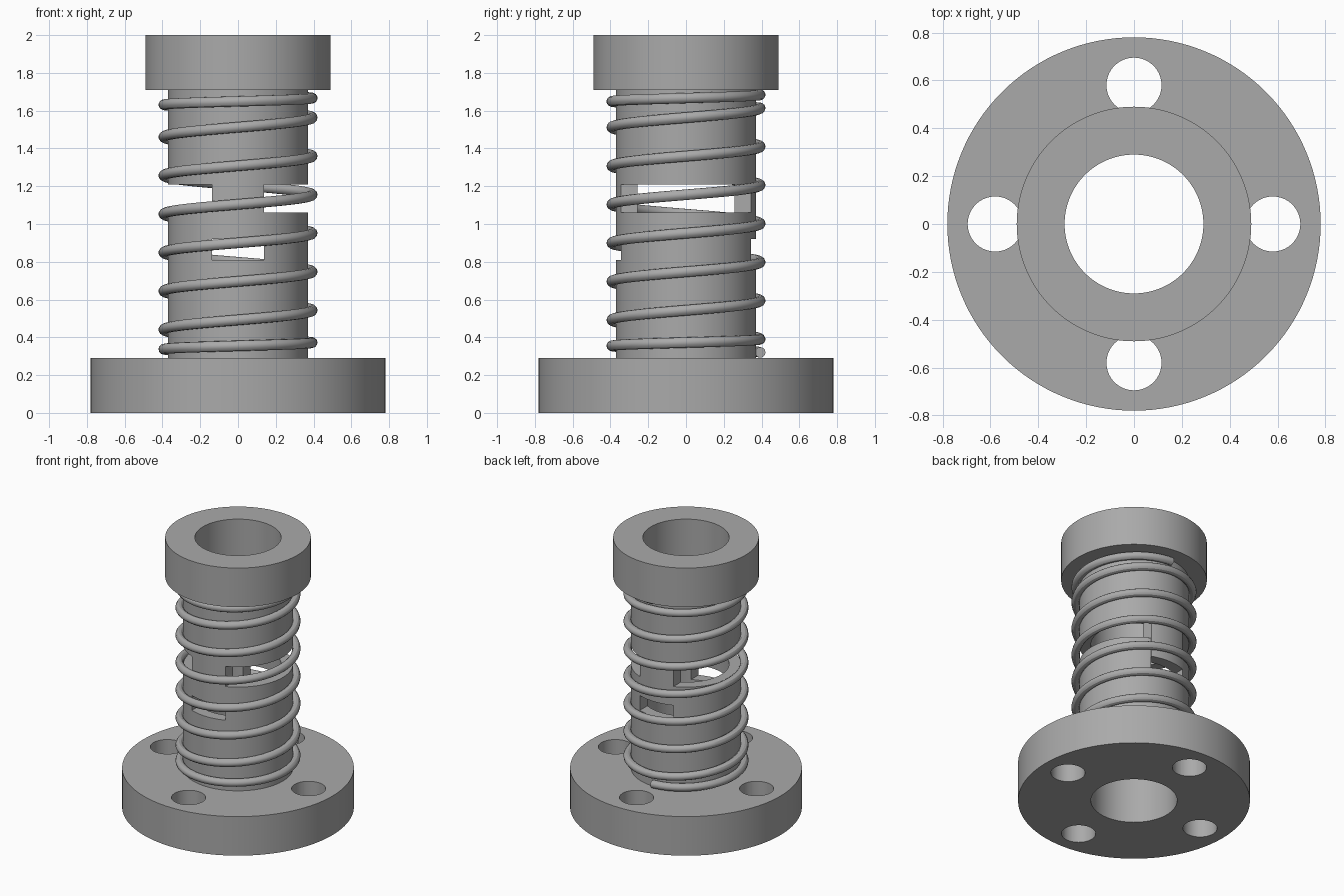
import bpy, bmesh, math

if "Cube" in bpy.data.objects:
    bpy.data.objects.remove(bpy.data.objects["Cube"], do_unlink=True)

BORE, SLEEVE, COLLAR, FLANGE = 0.29, 0.37, 0.49, 0.78
SEGMENTS = 128

grey = bpy.data.materials.new("machined grey")
grey.use_nodes = True
colour = (0.4, 0.4, 0.4, 1)
grey.diffuse_color = colour
grey.node_tree.nodes["Principled BSDF"].inputs["Base Color"].default_value = colour


def select(obj):
    bpy.ops.object.select_all(action="DESELECT")
    obj.select_set(True)
    bpy.context.view_layer.objects.active = obj


def lathe(name, profile):
    """Revolve a closed (radius, height) outline around z."""
    bm = bmesh.new()
    rings = []
    for i in range(SEGMENTS):
        a = math.tau * i / SEGMENTS
        rings.append([bm.verts.new((r * math.cos(a), r * math.sin(a), z)) for r, z in profile])
    n = len(profile)
    for i, ring in enumerate(rings):
        following = rings[(i + 1) % SEGMENTS]
        for j in range(n):
            k = (j + 1) % n
            bm.faces.new((ring[j], following[j], following[k], ring[k]))
    bmesh.ops.recalc_face_normals(bm, faces=bm.faces)
    mesh = bpy.data.meshes.new(name)
    bm.to_mesh(mesh)
    bm.free()
    obj = bpy.data.objects.new(name, mesh)
    bpy.context.collection.objects.link(obj)
    mesh.materials.append(grey)
    return obj


def box(x0, x1, z0, z1):
    bpy.ops.mesh.primitive_cube_add(size=1, location=((x0 + x1) / 2, 0, (z0 + z1) / 2))
    obj = bpy.context.object
    obj.scale = (x1 - x0, 2, z1 - z0)
    return obj


def cut(target, cutter):
    cutter.hide_render = True
    cutter.data.materials.append(grey)
    mod = target.modifiers.new("cut", "BOOLEAN")
    mod.operation, mod.solver, mod.object = "DIFFERENCE", "EXACT", cutter
    select(target)
    bpy.ops.object.modifier_apply(modifier=mod.name)
    bpy.data.objects.remove(cutter, do_unlink=True)


def smooth(obj):
    select(obj)
    bpy.ops.object.shade_smooth_by_angle(angle=math.radians(30))


# Lower half: bolted flange with a slotted sleeve
lower = lathe("flanged_lower_sleeve", [(BORE, 0), (FLANGE, 0), (FLANGE, 0.29),
                                       (SLEEVE, 0.29), (SLEEVE, 1.06), (BORE, 1.06)])
for i in range(4):
    a = i * math.pi / 2
    bpy.ops.mesh.primitive_cylinder_add(vertices=64, radius=0.115, depth=1,
                                        location=(0.58 * math.cos(a), 0.58 * math.sin(a), 0))
    cut(lower, bpy.context.object)
cut(lower, box(-0.1375, 0.1375, 0.81, 1.3))
smooth(lower)

# Upper half: collar and sleeve with two tongues reaching into the slots
upper = lathe("collared_upper_sleeve", [(BORE, 0.92), (SLEEVE, 0.92), (SLEEVE, 1.71),
                                        (COLLAR, 1.71), (COLLAR, 2), (BORE, 2)])
cut(upper, box(0.1365, 1, 0.7, 1.21))
cut(upper, box(-1, -0.1365, 0.7, 1.21))
smooth(upper)

# Coil spring with closed end turns
TURNS, STEPS = 8, 64


def spring_height(t):
    return 0.32 + 0.07 * min(t, 1) + 0.204 * min(max(t - 1, 0), 6) + 0.07 * max(t - 7, 0)


curve = bpy.data.curves.new("coil_spring", "CURVE")
curve.dimensions = "3D"
curve.bevel_depth = 0.028
curve.bevel_resolution = 4
curve.use_fill_caps = True
spline = curve.splines.new("POLY")
spline.points.add(TURNS * STEPS)
for i, p in enumerate(spline.points):
    t = i / STEPS
    a = math.tau * t + math.pi / 2
    p.co = (0.393 * math.cos(a), 0.393 * math.sin(a), spring_height(t), 1)
curve.materials.append(grey)
spring = bpy.data.objects.new("coil_spring", curve)
bpy.context.collection.objects.link(spring)
select(spring)
bpy.ops.object.convert(target="MESH")
smooth(bpy.context.object)
